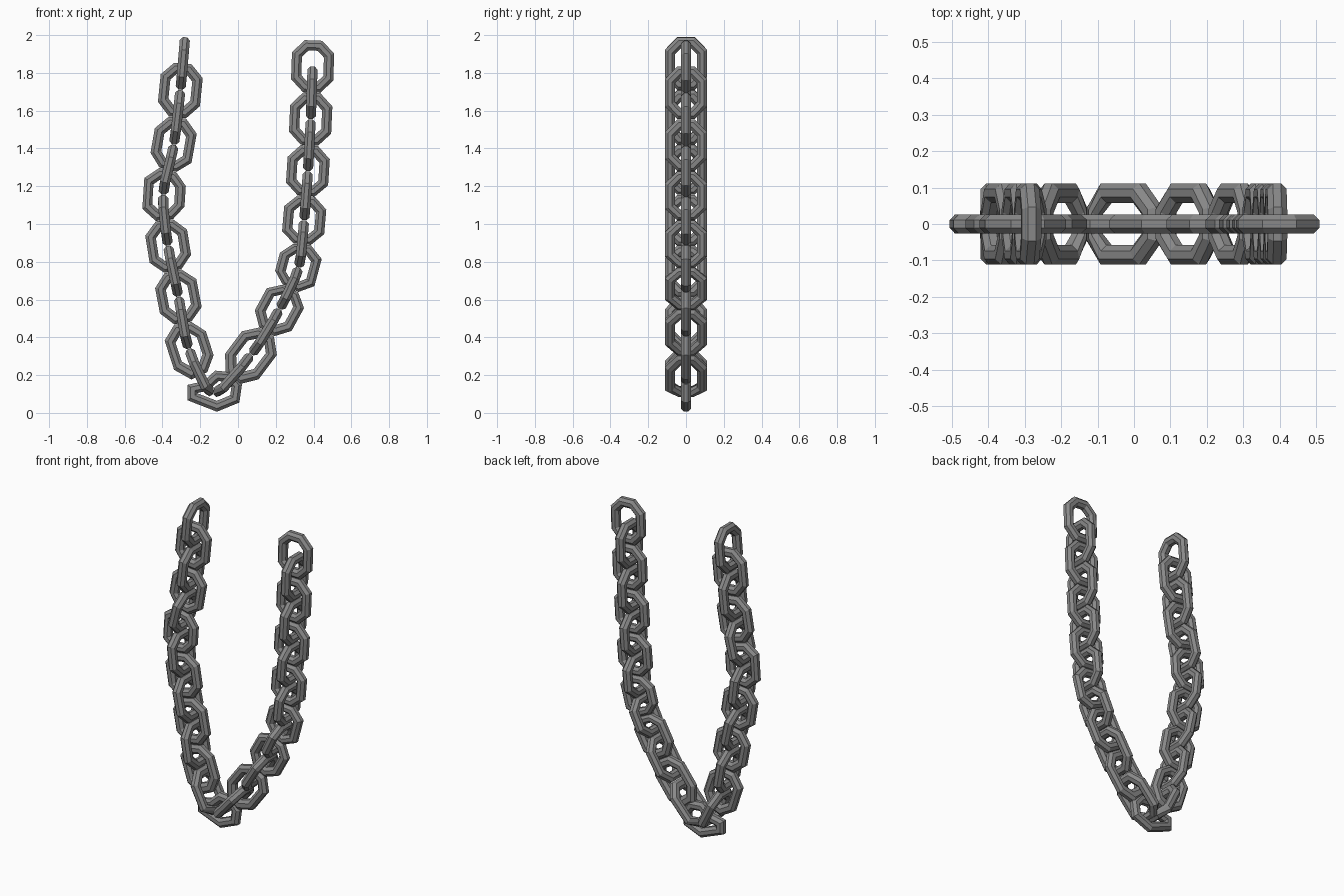
import bpy
from math import cos, sin, tau
from mathutils import Vector

cube = bpy.data.objects.get("Cube")
if cube:
    bpy.data.objects.remove(cube)

steel = bpy.data.materials.new("grey_steel")
steel.use_nodes = True
colour = (0.25, 0.25, 0.25, 1)
steel.diffuse_color = colour
steel.node_tree.nodes["Principled BSDF"].inputs["Base Color"].default_value = colour

WIRE = 0.029      # wire radius
SIDES = 8         # sides of the wire
SPACING = 0.274   # link length, which is also the distance between path points

# Hanging path of the chain as (x, z); each inner point is the centre of a flat-on link
PATH = [Vector(p) for p in (
    (-0.28, 1.99), (-0.305, 1.71), (-0.34, 1.42), (-0.395, 1.155), (-0.37, 0.885),
    (-0.315, 0.615), (-0.26, 0.34), (-0.13, 0.11), (0.07, 0.31), (0.22, 0.55),
    (0.32, 0.77), (0.35, 1.02), (0.37, 1.28), (0.385, 1.555), (0.395, 1.835), (0.405, 2.11))]
PATH = [2 * PATH[0] - PATH[1]] + PATH + [2 * PATH[-1] - PATH[-2]]
BOTTOM = 7        # path point at the bend


def path_at(t):
    """Point and unit normal on a smooth curve through the path points."""
    k = max(0, min(int(t // 1), len(PATH) - 4))
    u = t - k
    a, b, c, d = PATH[k:k + 4]
    m, n = (c - a) / 2, (d - b) / 2
    e, f = 3 * (c - b) - 2 * m - n, 2 * (b - c) + m + n
    point = b + m * u + e * u ** 2 + f * u ** 3
    tangent = (m + 2 * e * u + 3 * f * u ** 2).normalized()
    return point, Vector((-tangent.y, tangent.x))


def sweep(loop):
    """Closed mitred tube along a flat loop: vertices and faces."""
    n = len(loop)
    verts, faces = [], []
    for i, p in enumerate(loop):
        d1 = (p - loop[i - 1]).normalized()
        d2 = (loop[(i + 1) % n] - p).normalized()
        out = Vector((d1.y + d2.y, -d1.x - d2.x)).normalized()
        out /= max(0.6, out.dot(Vector((d1.y, -d1.x))))
        for j in range(SIDES):
            angle = tau * (j + 0.5) / SIDES
            q = p + out * WIRE * cos(angle)
            verts.append((q.x, q.y, WIRE * sin(angle)))
            j2, i2 = (j + 1) % SIDES, (i + 1) % n
            faces.append((i * SIDES + j, i2 * SIDES + j, i2 * SIDES + j2, i * SIDES + j2))
    return verts, faces


def add_link(name, verts, faces):
    mesh = bpy.data.meshes.new(name)
    mesh.from_pydata(verts, [], faces)
    mesh.materials.append(steel)
    mesh.update()
    bpy.context.collection.objects.link(bpy.data.objects.new(name, mesh))


# Standard link: an eight-sided ring stretched along its length
ring = []
for i in range(8):
    angle = tau * (i + 0.5) / 8
    x, y = 0.092 * cos(angle), 0.092 * sin(angle)
    ring.append(Vector((x + (0.024 if x > 0 else -0.024), y)))
link_verts, link_faces = sweep(ring)

# Links alternate between edge-on and flat-on, bent to follow the path
for i in range(28):
    t0, flat = (i + 1) / 2, i % 2
    if t0 == BOTTOM:
        continue
    bent = []
    for along, across, depth in link_verts:
        point, normal = path_at(t0 + along / SPACING)
        side, y = (across, -depth) if flat else (depth, across)
        p = point + normal * side
        bent.append((p.x, y, p.y))
    add_link(("flat_link_" if flat else "edge_link_") + str(i + 1), bent, link_faces)

# Pinched link at the bend
pinched = [Vector(p) for p in (
    (-0.24, 0.127), (-0.24, 0.085), (-0.112, 0.035), (-0.017, 0.074),
    (-0.007, 0.143), (-0.044, 0.19), (-0.112, 0.196), (-0.17, 0.143))]
verts, faces = sweep(pinched)
add_link("bottom_link", [(x, -h, z) for x, z, h in verts], faces)
